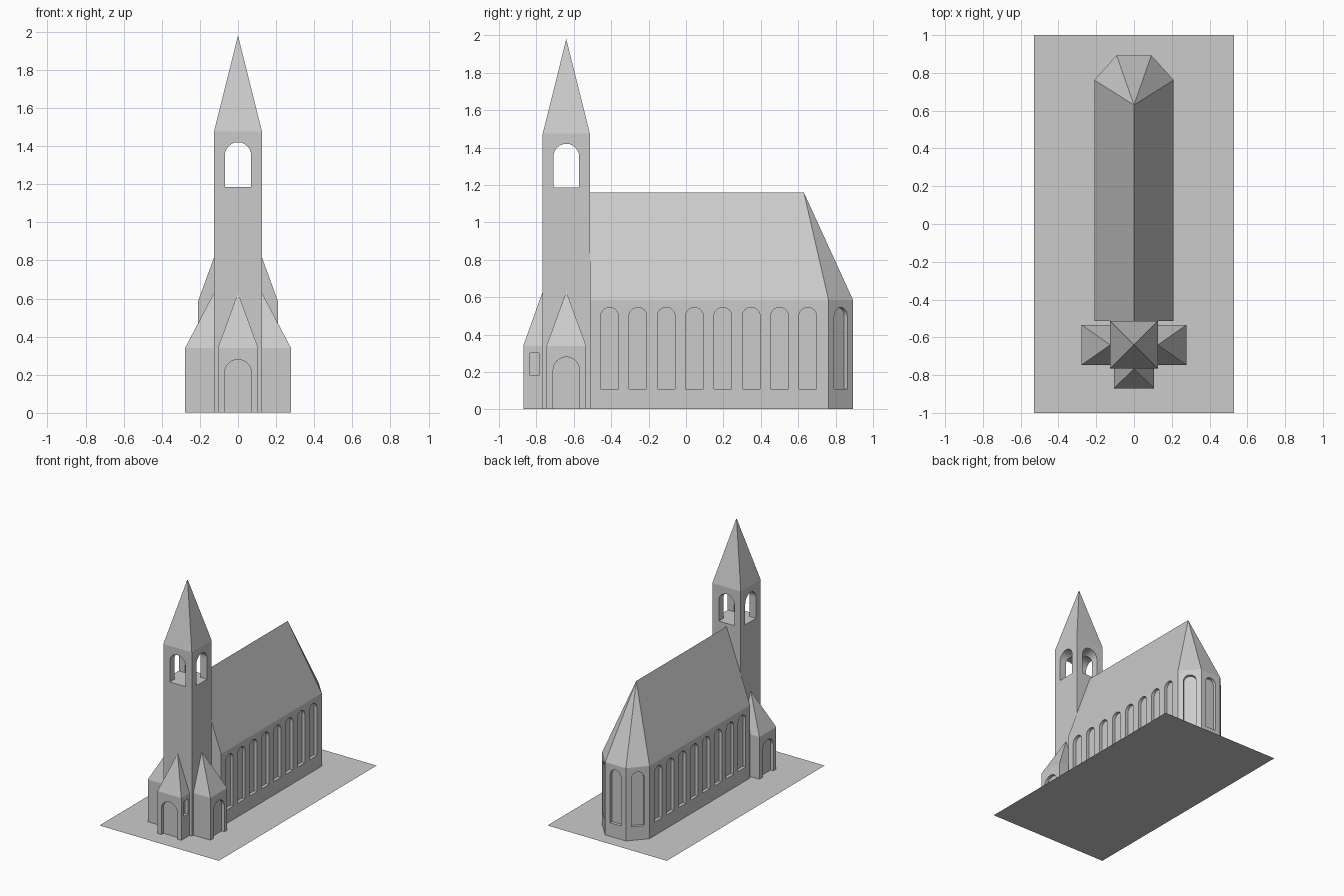
import bpy, bmesh, math
from mathutils import Vector

if "Cube" in bpy.data.objects:
    bpy.data.objects.remove(bpy.data.objects["Cube"])

stone = bpy.data.materials.new("grey stone")
stone.use_nodes = True
GREY = (0.6, 0.6, 0.6, 1)
stone.diffuse_color = GREY
stone.node_tree.nodes["Principled BSDF"].inputs["Base Color"].default_value = GREY

BASE = 0.001     # walls start just above the ground
RECESS = 0.025   # depth of blind windows and doors


def finish(name, bm):
    bmesh.ops.recalc_face_normals(bm, faces=bm.faces)
    mesh = bpy.data.meshes.new(name)
    bm.to_mesh(mesh)
    bm.free()
    mesh.materials.append(stone)
    obj = bpy.data.objects.new(name, mesh)
    bpy.context.collection.objects.link(obj)
    return obj


def building(name, plan, eave, peaks):
    """Walls over a plan; each eave corner rises to its own peak point."""
    bm = bmesh.new()
    low = [bm.verts.new((x, y, BASE)) for x, y in plan]
    high = [bm.verts.new((x, y, eave)) for x, y in plan]
    tops = {p: bm.verts.new(p) for p in set(peaks)}
    bm.faces.new(low)
    n = len(plan)
    for i in range(n):
        j = (i + 1) % n
        bm.faces.new((low[i], low[j], high[j], high[i]))
        ring = [high[i], high[j], tops[peaks[j]], tops[peaks[i]]]
        bm.faces.new(list(dict.fromkeys(ring)))
    return finish(name, bm)


def opening(bm, x, y, normal, width, bottom, top, depth, arched=True):
    """Add a cutter prism centred on a wall point, reaching depth inwards."""
    n = Vector((normal[0], normal[1], 0)).normalized()
    side = Vector((-n.y, n.x, 0))
    r = width / 2
    pts = [(-r, bottom), (r, bottom)]
    if arched:
        pts += [(r * math.cos(a), top - r + r * math.sin(a))
                for a in (math.pi * k / 12 for k in range(13))]
    else:
        pts += [(r, top), (-r, top)]
    origin = Vector((x, y, 0))
    rings = [[bm.verts.new(origin + side * u + Vector((0, 0, z)) + n * d)
              for u, z in pts] for d in (0.02, -depth)]
    bm.faces.new(rings[0])
    bm.faces.new(rings[1][::-1])
    for i in range(len(pts)):
        j = (i + 1) % len(pts)
        bm.faces.new((rings[0][j], rings[0][i], rings[1][i], rings[1][j]))


def carve(obj, bm):
    """Subtract the cutter mesh from the object and bake the result."""
    cutter = finish("cutter", bm)
    cutter.hide_render = True
    mod = obj.modifiers.new("openings", 'BOOLEAN')
    mod.operation = 'DIFFERENCE'
    mod.solver = 'EXACT'
    mod.object = cutter
    graph = bpy.context.evaluated_depsgraph_get()
    baked = bpy.data.meshes.new_from_object(obj.evaluated_get(graph))
    obj.modifiers.clear()
    obj.data = baked
    bpy.data.objects.remove(cutter)


# Ground sheet
bm = bmesh.new()
bm.faces.new([bm.verts.new((x, y, 0)) for x, y in
              ((-0.53, -1), (0.53, -1), (0.53, 1), (-0.53, 1))])
finish("ground", bm)

# Nave with a three-sided apse
W, FRONT, SHOULDER, AW, BACK = 0.21, -0.513, 0.762, 0.092, 0.893
front_peak, back_peak = (0, FRONT, 1.16), (0, 0.63, 1.16)
plan = [(-W, FRONT), (W, FRONT), (W, SHOULDER), (AW, BACK),
        (-AW, BACK), (-W, SHOULDER)]
nave = building("nave", plan, 0.585, [front_peak] * 2 + [back_peak] * 4)

# Tall arched windows along the nave and round the apse
bm = bmesh.new()
window = (0.095, 0.11, 0.545, RECESS)
for s in (-1, 1):
    for k in range(8):
        opening(bm, s * W, -0.409 + 0.1515 * k, (s, 0), *window)
    opening(bm, s * (W + AW) / 2, (SHOULDER + BACK) / 2,
            (s * (BACK - SHOULDER), W - AW), *window)
opening(bm, 0, BACK, (0, 1), *window)
carve(nave, bm)

# Tower with spire and open belfry
TY, T = -0.64, 0.126
tower = building("tower", [(-T, TY - T), (T, TY - T), (T, TY + T), (-T, TY + T)],
                 1.475, [(0, TY, 1.98)] * 4)
for x, y, normal in ((0, TY - T, (0, -1)), (T, TY, (1, 0))):
    bm = bmesh.new()
    opening(bm, x, y, normal, 0.138, 1.185, 1.42, 0.3)
    carve(tower, bm)

# Porches against three sides of the tower, each with a half-pyramid roof
P, EAVE, PEAK = 0.106, 0.34, 0.63
door = (0.14, -0.05, 0.28, RECESS)
OUT = -0.87
porch = building("front_porch", [(-P, OUT), (P, OUT), (P, TY - T), (-P, TY - T)],
                 EAVE, [(0, TY - T, PEAK)] * 4)
bm = bmesh.new()
opening(bm, 0, OUT, (0, -1), *door)
for s in (-1, 1):
    opening(bm, s * P, -0.81, (s, 0), 0.048, 0.18, 0.30, RECESS, arched=False)
carve(porch, bm)

for s, name in ((-1, "right_porch"), (1, "left_porch")):
    end = s * 0.278
    porch = building(name, [(s * T, TY - P), (end, TY - P), (end, TY + P), (s * T, TY + P)],
                     EAVE, [(s * T, TY, PEAK)] * 4)
    bm = bmesh.new()
    opening(bm, end, TY, (s, 0), *door)
    carve(porch, bm)
